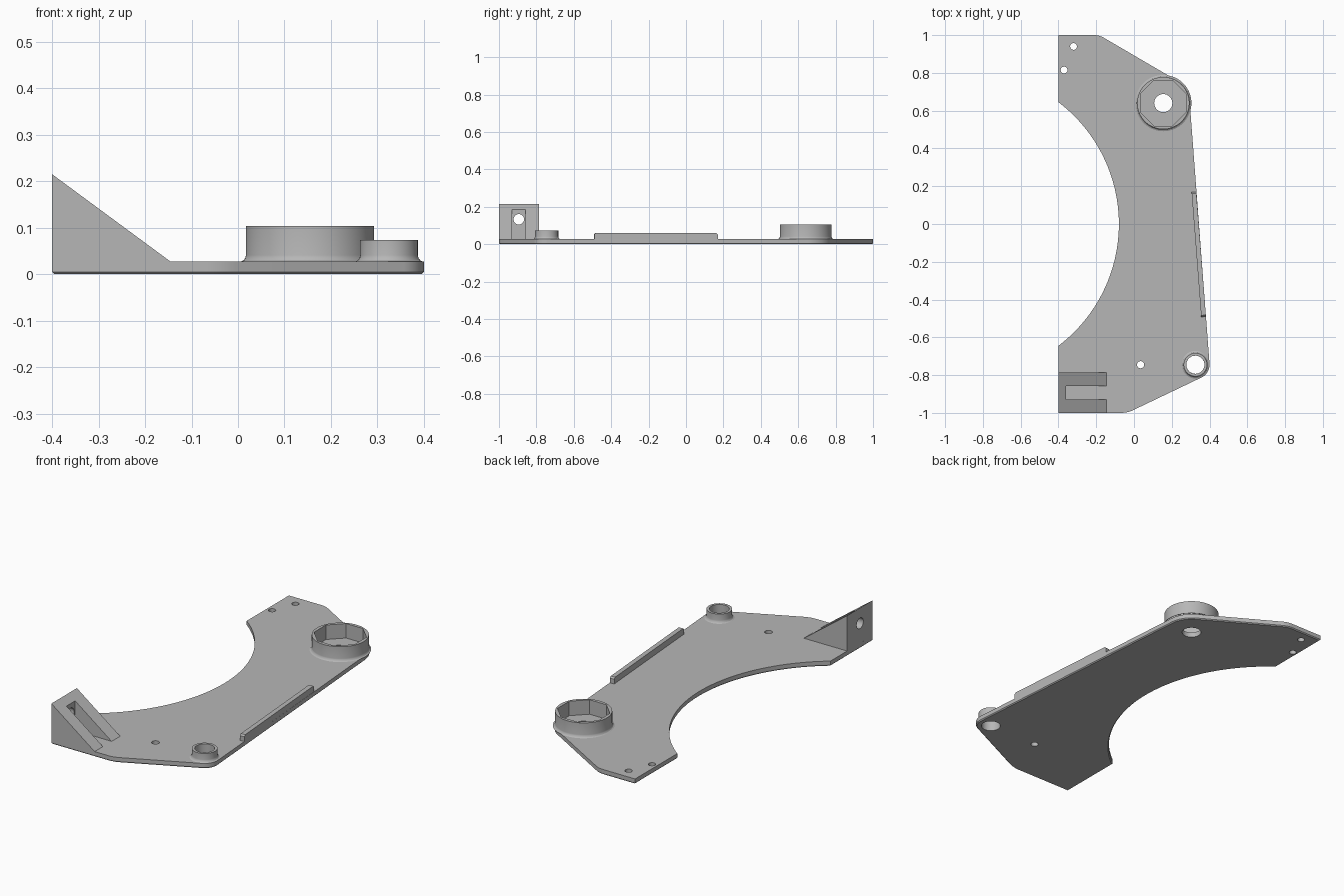
import bpy
import bmesh
from math import sin, cos, pi, radians
from mathutils import Matrix, Vector

if "Cube" in bpy.data.objects:
    bpy.data.objects.remove(bpy.data.objects["Cube"])

PLATE_TOP = 0.027
BIG = (0.155, 0.64)
SMALL = (0.325, -0.745)

grey = bpy.data.materials.new("plain grey")
grey.use_nodes = True
grey.diffuse_color = (0.47, 0.47, 0.47, 1)
grey.node_tree.nodes["Principled BSDF"].inputs["Base Color"].default_value = (0.47, 0.47, 0.47, 1)


def to_object(name, bm):
    bmesh.ops.recalc_face_normals(bm, faces=bm.faces)
    mesh = bpy.data.meshes.new(name)
    bm.to_mesh(mesh)
    bm.free()
    mesh.materials.append(grey)
    obj = bpy.data.objects.new(name, mesh)
    bpy.context.collection.objects.link(obj)
    return obj


def activate(obj):
    bpy.ops.object.select_all(action='DESELECT')
    obj.select_set(True)
    bpy.context.view_layer.objects.active = obj


def prism(points, shift):
    """Extrude a flat polygon of 3D points along a vector."""
    bm = bmesh.new()
    face = bm.faces.new([bm.verts.new(p) for p in points])
    new = bmesh.ops.extrude_face_region(bm, geom=[face], use_keep_orig=True)["geom"]
    verts = [v for v in new if isinstance(v, bmesh.types.BMVert)]
    bmesh.ops.translate(bm, verts=verts, vec=Vector(shift))
    return bm


def cylinder(centre, radius, depth, axis='Z'):
    matrix = Matrix.Translation(centre)
    if axis == 'X':
        matrix = matrix @ Matrix.Rotation(pi / 2, 4, 'Y')
    bm = bmesh.new()
    bmesh.ops.create_cone(bm, cap_ends=True, segments=32, radius1=radius,
                          radius2=radius, depth=depth, matrix=matrix)
    return bm


def cut(obj, cutter_bm):
    """Subtract a shape and discard the cutter."""
    cutter = to_object("cutter", cutter_bm)
    cutter.hide_render = True
    mod = obj.modifiers.new("cut", 'BOOLEAN')
    mod.operation = 'DIFFERENCE'
    mod.solver = 'EXACT'
    mod.object = cutter
    activate(obj)
    bpy.ops.object.modifier_apply(modifier=mod.name)
    bpy.data.objects.remove(cutter)


def smooth(obj):
    activate(obj)
    bpy.ops.object.shade_smooth_by_angle(angle=radians(25))


def arc(centre, radius, start, end, steps):
    angles = [radians(start + (end - start) * i / steps) for i in range(steps + 1)]
    return [(centre[0] + radius * cos(a), centre[1] + radius * sin(a), 0) for a in angles]


# Plate outline: rounded corners joined by tangents, with a large round cutaway
outline = arc(SMALL, 0.075, -64.5, 4.33, 12)
outline += arc(BIG, 0.14, 4.33, 59.7, 12)
outline += arc((-0.211, 0.9), 0.1, 59.7, 90, 8)
outline += [(-0.4, 1, 0)]
outline += arc((-0.89, 0), 0.81, 52.8, -52.8, 48)
outline += [(-0.4, -1, 0)]
outline += arc((-0.069, -0.85), 0.15, -90, -64.5, 8)
bm = prism(outline, (0, 0, PLATE_TOP))
rim = [e for e in bm.edges if all(v.co.z < 0.001 for v in e.verts)]
bmesh.ops.bevel(bm, geom=rim, offset=0.005, segments=1, affect='EDGES')
plate = to_object("plate", bm)

# Through holes in the plate
holes = [(*BIG, 0.048), (*SMALL, 0.048), (-0.32, 0.94, 0.018),
         (-0.37, 0.815, 0.018), (0.035, -0.745, 0.019)]
for x, y, radius in holes:
    cut(plate, cylinder((x, y, 0), radius, 0.2))
smooth(plate)


# Bosses with a flared foot and an open bore
def boss(name, centre, radius, height, flare, bore):
    count = 64
    profile = [(lambda a, r=r: r, z) for r, z in (
        (radius + flare, PLATE_TOP), (radius + flare * 0.45, PLATE_TOP + 0.003),
        (radius + flare * 0.12, PLATE_TOP + 0.008), (radius, PLATE_TOP + 0.014),
        (radius, height))]
    profile += [(bore, height), (bore, PLATE_TOP)]
    bm = bmesh.new()
    rings = []
    for reach, z in profile:
        angles = [2 * pi * i / count for i in range(count)]
        rings.append([bm.verts.new((centre[0] + reach(a) * cos(a),
                                    centre[1] + reach(a) * sin(a), z)) for a in angles])
    for low, high in zip(rings, rings[1:]):
        for i in range(count):
            j = (i + 1) % count
            bm.faces.new((low[i], low[j], high[j], high[i]))
    smooth(to_object(name, bm))


def octagon_bore(angle):
    offset = (angle + pi / 8) % (pi / 4) - pi / 8
    return 0.12 / cos(offset)


boss("large_socket", BIG, 0.138, 0.104, 0.011, octagon_bore)
boss("small_bushing", SMALL, 0.062, 0.074, 0.011, lambda angle: 0.048)

# Rail along the slanted edge, with clipped upper ends
top_end, low_end = Vector((0.33, 0.17, 0)), Vector((0.381, -0.49, 0))
along = (low_end - top_end).normalized()
inward = Vector((along.y, -along.x, 0)) * 0.025
up = Vector((0, 0, 1))
side = [top_end + up * PLATE_TOP, low_end + up * PLATE_TOP,
        low_end + up * 0.052, low_end - along * 0.008 + up * 0.06,
        top_end + along * 0.008 + up * 0.06, top_end + up * 0.052]
to_object("edge_rail", prism(side, inward))

# Wedge bracket with an open slot and a hole through its upright wall
wedge = [(-0.4, -1, PLATE_TOP), (-0.145, -1, PLATE_TOP), (-0.4, -1, 0.215)]
bracket = to_object("wedge_bracket", prism(wedge, (0, 0.215, 0)))
slot = [(-0.36, -0.93, 0), (0, -0.93, 0), (0, -0.857, 0), (-0.36, -0.857, 0)]
cut(bracket, prism(slot, (0, 0, 0.4)))
cut(bracket, cylinder((-0.38, -0.894, 0.133), 0.028, 0.1, 'X'))
smooth(bracket)
